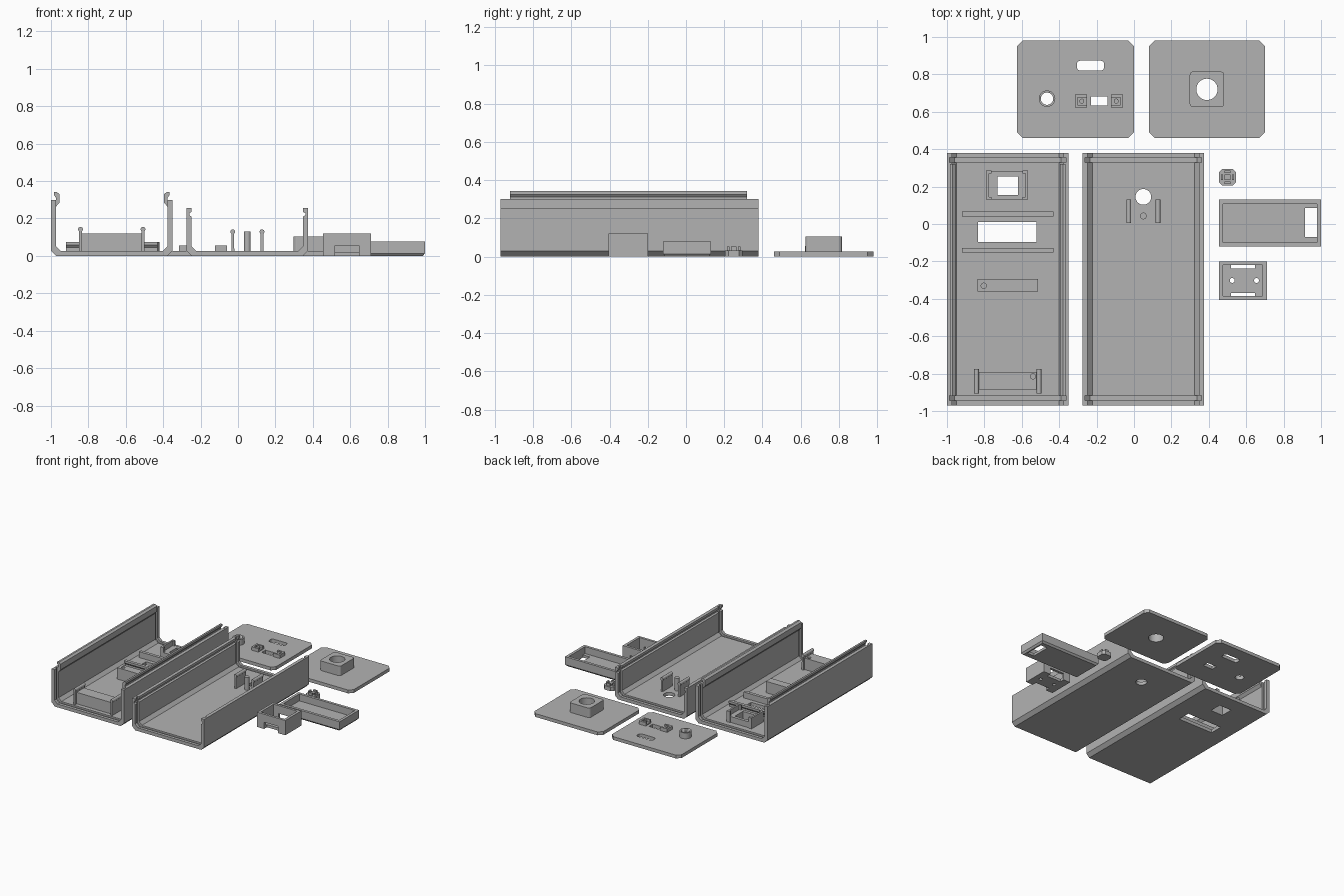
import bpy, bmesh, math
from mathutils import Vector, Matrix

cube = bpy.data.objects.get("Cube")
if cube:
    bpy.data.objects.remove(cube, do_unlink=True)

GREY = (0.45, 0.45, 0.45, 1)
plastic = bpy.data.materials.new("light grey plastic")
plastic.use_nodes = True
plastic.diffuse_color = GREY
plastic.node_tree.nodes["Principled BSDF"].inputs["Base Color"].default_value = GREY


def finish(name, bm):
    bmesh.ops.recalc_face_normals(bm, faces=bm.faces)
    mesh = bpy.data.meshes.new(name)
    bm.to_mesh(mesh)
    bm.free()
    mesh.materials.append(plastic)
    ob = bpy.data.objects.new(name, mesh)
    bpy.context.collection.objects.link(ob)
    return ob


def loft(name, sections):
    """Join equal-length rings of points and cap both ends."""
    bm = bmesh.new()
    rings = [[bm.verts.new(p) for p in ring] for ring in sections]
    n = len(rings[0])
    for a, b in zip(rings, rings[1:]):
        for i in range(n):
            j = (i + 1) % n
            if (a[i].co - b[i].co).length + (a[j].co - b[j].co).length > 1e-6:
                bm.faces.new((a[i], a[j], b[j], b[i]))
    bm.faces.new(rings[0])
    bm.faces.new(rings[-1])
    bmesh.ops.remove_doubles(bm, verts=bm.verts, dist=1e-6)
    return finish(name, bm)


def along_y(name, profile, y0, y1):
    return loft(name, [[(x, y, z) for x, z in profile] for y in (y0, y1)])


def along_x(name, profile, x0, x1):
    return loft(name, [[(x, y, z) for y, z in profile] for x in (x0, x1)])


def box(name, x0, x1, y0, y1, z0, z1, cut=0, steps=1):
    """Block with optional chamfered or rounded upright corners."""
    if not cut:
        ring = [(x0, y0), (x1, y0), (x1, y1), (x0, y1)]
    else:
        ring = []
        for k, (x, y) in enumerate([(x1 - cut, y1 - cut), (x0 + cut, y1 - cut),
                                    (x0 + cut, y0 + cut), (x1 - cut, y0 + cut)]):
            for s in range(steps + 1):
                a = math.pi / 2 * (k + s / steps)
                ring.append((x + cut * math.cos(a), y + cut * math.sin(a)))
    return loft(name, [[(x, y, z) for x, y in ring] for z in (z0, z1)])


def rod(name, x, y, r, z0, z1):
    bm = bmesh.new()
    bmesh.ops.create_cone(bm, cap_ends=True, segments=32, radius1=r, radius2=r,
                          depth=z1 - z0, matrix=Matrix.Translation((x, y, (z0 + z1) / 2)))
    ob = finish(name, bm)
    for p in ob.data.polygons:
        p.use_smooth = abs(p.normal.z) < 0.5
    ob.data.set_sharp_from_angle(angle=math.radians(35))
    return ob


def cut_out(target, *cutters):
    for c in cutters:
        c.hide_render = True
        mod = target.modifiers.new("cut", 'BOOLEAN')
        mod.operation, mod.solver, mod.object = 'DIFFERENCE', 'EXACT', c
        with bpy.context.temp_override(object=target, active_object=target):
            bpy.ops.object.modifier_apply(modifier=mod.name)
        bpy.data.objects.remove(c, do_unlink=True)


# Case halves: channels with end-panel grooves
WALL, HALF, BACK, FRONT = 0.027, 0.325, 0.38, -0.97


def channel(name, cx, height, snap):
    def ring(y, t):
        w = HALF - t
        d = 0.012 if snap and t == WALL else 0
        right = [(HALF - 0.028, 0), (HALF, 0.028), (HALF, height), (w, height),
                 (w, height - 0.02), (w + d, height - 0.026),
                 (w + d, height - 0.038), (w, height - 0.045),
                 (w, t + 0.025), (w - 0.025, t)]
        pts = right + [(-x, z) for x, z in reversed(right)]
        return [(cx + x, y, z) for x, z in pts]
    thin = WALL - 0.013
    steps = [(FRONT, WALL), (FRONT + 0.025, WALL), (FRONT + 0.025, thin),
             (FRONT + 0.052, thin), (FRONT + 0.052, WALL), (BACK - 0.052, WALL),
             (BACK - 0.052, thin), (BACK - 0.025, thin), (BACK - 0.025, WALL), (BACK, WALL)]
    return loft(name, [ring(y, t) for y, t in steps])


AX, BX, TOP = -0.675, 0.05, 0.026
lid = channel("lid_channel", AX, 0.30, False)
base = channel("base_channel", BX, 0.255, True)
cut_out(lid, box("c", -0.835, -0.52, -0.095, 0.01, -0.1, 0.1),
        box("c", -0.73, -0.62, 0.155, 0.255, -0.1, 0.1))
cut_out(base, rod("c", 0.05, 0.145, 0.042, -0.1, 0.1))

# Snap hooks along the lid walls
hook = [(0.31, 0.342), (0.295, 0.342), (0.279, 0.33), (0.279, 0.285),
        (0.299, 0.262), (0.299, 0.312), (0.31, 0.326)]
for side, s in (("right", -1), ("left", 1)):
    along_y("snap_hook_" + side, [(AX + s * x, z) for x, z in hook], -0.92, 0.32)


# Flexible clip plates with beaded tops
def clip(name, x, y0, y1, top, r=0.013):
    bead = [(x + r * math.sin(a), top - r - r * math.cos(a))
            for a in (math.pi * (0.2 + 1.6 * i / 14) for i in range(15))]
    along_y(name, [(x + 0.008, TOP), *bead, (x - 0.008, TOP)], y0, y1)


for side, s in (("right", -1), ("left", 1)):
    clip("board_clip_" + side, AX + s * 0.167, -0.905, -0.775, 0.155)
    clip("sensor_clip_" + side, BX + s * 0.078, 0.005, 0.13, 0.142)
rod("sensor_post", 0.05, 0.043, 0.018, TOP, 0.13)

# Board supports with a screw hole each
for name, y0, y1, hx, hy in (("front_board_support", -0.885, -0.79, -0.54, -0.815),
                             ("rear_board_support", -0.36, -0.295, -0.803, -0.33)):
    ob = box(name, -0.838, -0.513, y0, y1, TOP, 0.12)
    cut_out(ob, rod("c", hx, hy, 0.014, 0.06, 0.2))

# Display rails with an overhanging lip
for name, yc, s in (("front_rail", -0.127, -1), ("rear_rail", 0.041, 1)):
    prof = [(0, TOP), (0, 0.075), (0.025, 0.075), (0.025, 0.058), (0.014, 0.045), (0.014, TOP)]
    along_x(name, [(yc + s * y, z) for y, z in prof], -0.92, -0.43)

# Switch holder
seat = box("switch_frame", -0.762, -0.595, 0.13, 0.28, TOP, 0.075)
cut_out(seat, box("c", -0.73, -0.62, 0.155, 0.255, 0, 0.2))
for side, s in (("right", -1), ("left", 1)):
    a, b = sorted((AX - 0.003 + s * 0.083, AX - 0.003 + s * 0.112))
    wall = box("switch_bracket_" + side, a, b, 0.13, 0.285, TOP, 0.115)
    c, d = sorted((AX - 0.003 + s * 0.07, AX - 0.003 + s * 0.098))
    cut_out(wall, box("c", c, d, 0.145, 0.27, 0.075, 0.2))

# End panel with connector openings
port = box("connector_panel", -0.625, 0, 0.46, 0.98, 0, 0.027, 0.03)
cut_out(port, box("c", -0.305, -0.16, 0.82, 0.873, -0.1, 0.1, 0.018, 4),
        box("c", -0.23, -0.143, 0.633, 0.682, -0.1, 0.1),
        rod("c", -0.465, 0.67, 0.033, -0.1, 0.2))
ring = rod("jack_collar", -0.465, 0.67, 0.044, 0.024, 0.075)
cut_out(ring, rod("c", -0.465, 0.67, 0.033, -0.1, 0.2))
for side, s in (("right", -1), ("left", 1)):
    cx = -0.187
    a, b = sorted((cx + s * 0.065, cx + s * 0.128))
    cradle = box("slider_cradle_" + side, a, b, 0.622, 0.692, 0.024, 0.055)
    c, d = sorted((cx + s * 0.05, cx + s * 0.114))
    cut_out(cradle, box("c", c, d, 0.637, 0.677, 0.036, 0.1))
    rod("slider_peg_" + side, cx + s * 0.092, 0.657, 0.013, 0.024, 0.052)

# End panel with a cable boss
cable = box("cable_panel", 0.08, 0.70, 0.46, 0.98, 0, 0.027, 0.03)
boss = box("cable_boss", 0.298, 0.482, 0.625, 0.815, 0.024, 0.105, 0.018, 4)
for ob in (cable, boss):
    cut_out(ob, rod("c", 0.39, 0.72, 0.057, -0.1, 0.2))

# Four-pronged button cap
box("button_base", 0.455, 0.545, 0.205, 0.295, 0, 0.032, 0.018)
box("button_core", 0.485, 0.515, 0.235, 0.265, 0.03, 0.045)
for i in range(4):
    d = Vector((0.029, 0)) @ Matrix.Rotation(i * math.pi / 2, 2)
    x, y = 0.5 + d.x, 0.25 + d.y
    w, h = (0.006, 0.015) if i % 2 == 0 else (0.015, 0.006)
    box("button_prong_%d" % (i + 1), x - w, x + w, y - h, y + h, 0.03, 0.052)

# Display bezel: shallow tray with a tapered bottom edge
bezel = loft("display_bezel", [
    [(x, y, z) for x, y in ((0.455 + i, -0.12 + i), (1 - i, -0.12 + i),
                            (1 - i, 0.13 - i), (0.455 + i, 0.13 - i))]
    for z, i in ((0, 0.012), (0.014, 0), (0.078, 0))])
cut_out(bezel, box("c", 0.477, 0.978, -0.098, 0.108, 0.022, 0.2),
        box("c", 0.915, 0.978, -0.07, 0.085, -0.1, 0.1))

# Switch cover: open box with notched walls and screw holes
cover = box("switch_cover", 0.455, 0.71, -0.405, -0.2, 0, 0.12)
cut_out(cover, box("c", 0.476, 0.688, -0.385, -0.22, 0.022, 0.2),
        box("c", 0.518, 0.646, -0.45, -0.368, -0.1, 0.055),
        box("c", 0.518, 0.646, -0.237, -0.15, -0.1, 0.055),
        rod("c", 0.525, -0.302, 0.013, -0.1, 0.1),
        rod("c", 0.655, -0.302, 0.013, -0.1, 0.1))
